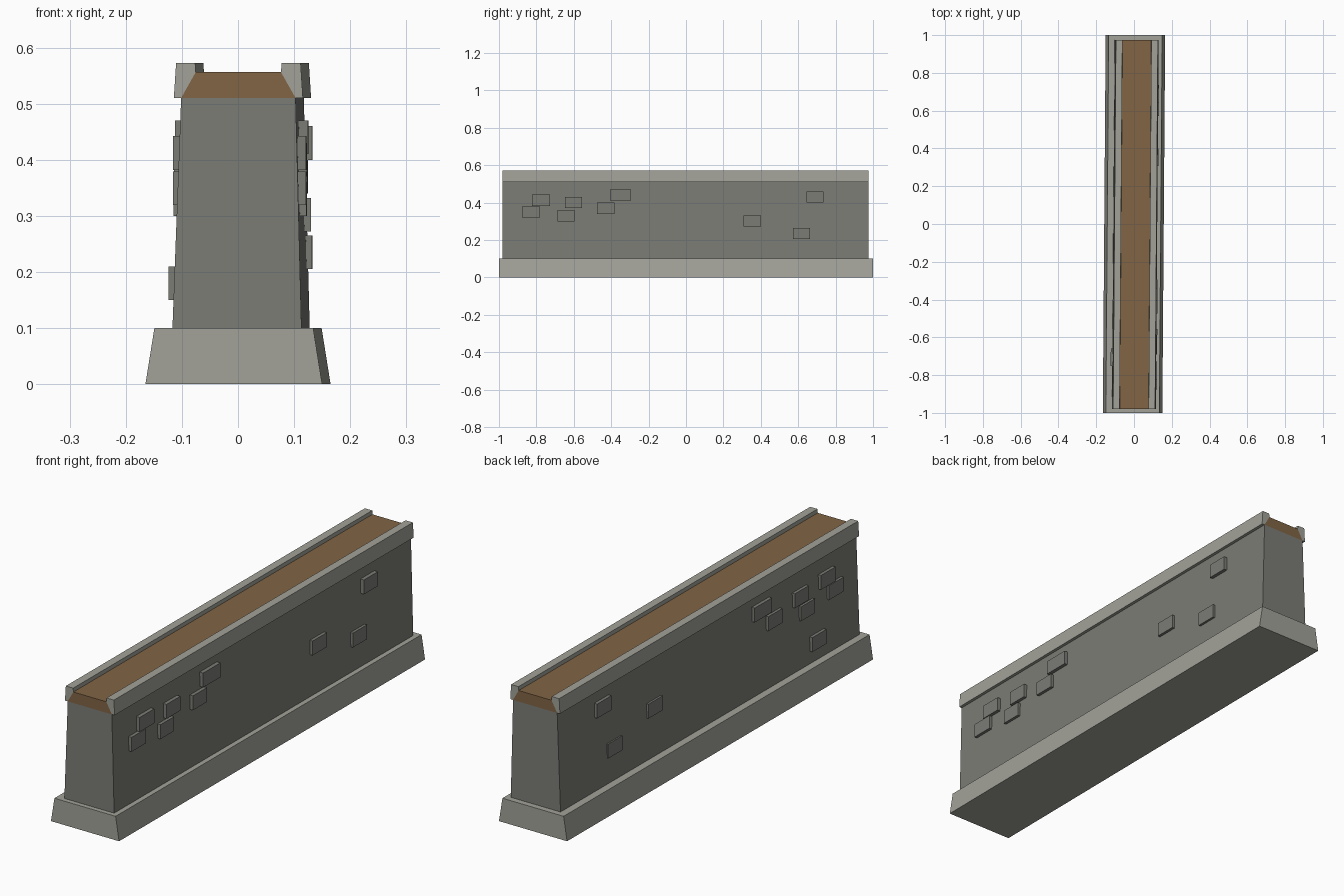
import bpy, bmesh

if "Cube" in bpy.data.objects:
    bpy.data.objects.remove(bpy.data.objects["Cube"])

SKEW = 0.0075  # the wall runs very slightly off the y axis


def material(name, rgb):
    m = bpy.data.materials.new(name)
    m.diffuse_color = (*rgb, 1)
    m.use_nodes = True
    m.node_tree.nodes["Principled BSDF"].inputs["Base Color"].default_value = m.diffuse_color
    return m


light_stone = material("light_stone", (0.36, 0.36, 0.32))
dark_stone = material("dark_stone", (0.20, 0.20, 0.18))
earth = material("earth", (0.22, 0.13, 0.06))


def extrude(name, profile, y0, y1, mat):
    """Extrude an (x, z) profile along y, following the skew."""
    bm = bmesh.new()
    face = bm.faces.new([bm.verts.new((x, y0, z)) for x, z in profile])
    out = bmesh.ops.extrude_face_region(bm, geom=[face])
    new = [v for v in out["geom"] if isinstance(v, bmesh.types.BMVert)]
    bmesh.ops.translate(bm, verts=new, vec=(0, y1 - y0, 0))
    for v in bm.verts:
        v.co.x += SKEW * v.co.y
    bmesh.ops.recalc_face_normals(bm, faces=bm.faces)
    mesh = bpy.data.meshes.new(name)
    bm.to_mesh(mesh)
    bm.free()
    mesh.materials.append(mat)
    obj = bpy.data.objects.new(name, mesh)
    bpy.context.collection.objects.link(obj)
    return obj


Y0, Y1 = -0.98, 0.975
CX = 0.008  # upper wall sits slightly right of the footing

# Footing
extrude("footing", [(-0.1575, 0), (0.1575, 0), (0.1415, 0.1), (-0.1415, 0.1)], -1, 1, light_stone)

# Tapered wall body
extrude("wall_body", [(-0.1125, 0.02), (0.1225, 0.02), (CX + 0.102, 0.51), (CX - 0.102, 0.51)],
        Y0, Y1, dark_stone)

# Earth walkway on top
extrude("walkway", [(CX - 0.102, 0.51), (CX + 0.102, 0.51), (CX + 0.076, 0.556), (CX - 0.076, 0.556)],
        Y0, Y1, earth)

# Parapet kerbs, mirrored
kerb = [(0.102, 0.51), (0.115, 0.51), (0.111, 0.572), (0.077, 0.572), (0.076, 0.556)]
for side, s in (("right", 1), ("left", -1)):
    extrude(side + "_kerb", [(CX + s * x, z) for x, z in kerb], Y0, Y1, light_stone)

# Protruding bricks on both sides: centre y, centre z, length
bricks = [(-0.775, 0.412, 0.095), (-0.828, 0.349, 0.095), (-0.602, 0.40, 0.09),
          (-0.642, 0.33, 0.09), (-0.429, 0.37, 0.092), (-0.351, 0.44, 0.113),
          (0.354, 0.302, 0.093), (0.617, 0.235, 0.092), (0.689, 0.43, 0.092),
          (-0.705, 0.18, 0.092)]
for i, (y, z, length) in enumerate(bricks):
    low = z < 0.2
    for side, inner, outer in (("right", 0.09, 0.1172 if low else 0.1275),
                               ("left", -0.08, -0.118 if low else -0.1095)):
        extrude(f"{side}_brick_{i + 1}",
                [(inner, z - 0.03), (outer, z - 0.03), (outer, z + 0.03), (inner, z + 0.03)],
                y - length / 2, y + length / 2, dark_stone)
